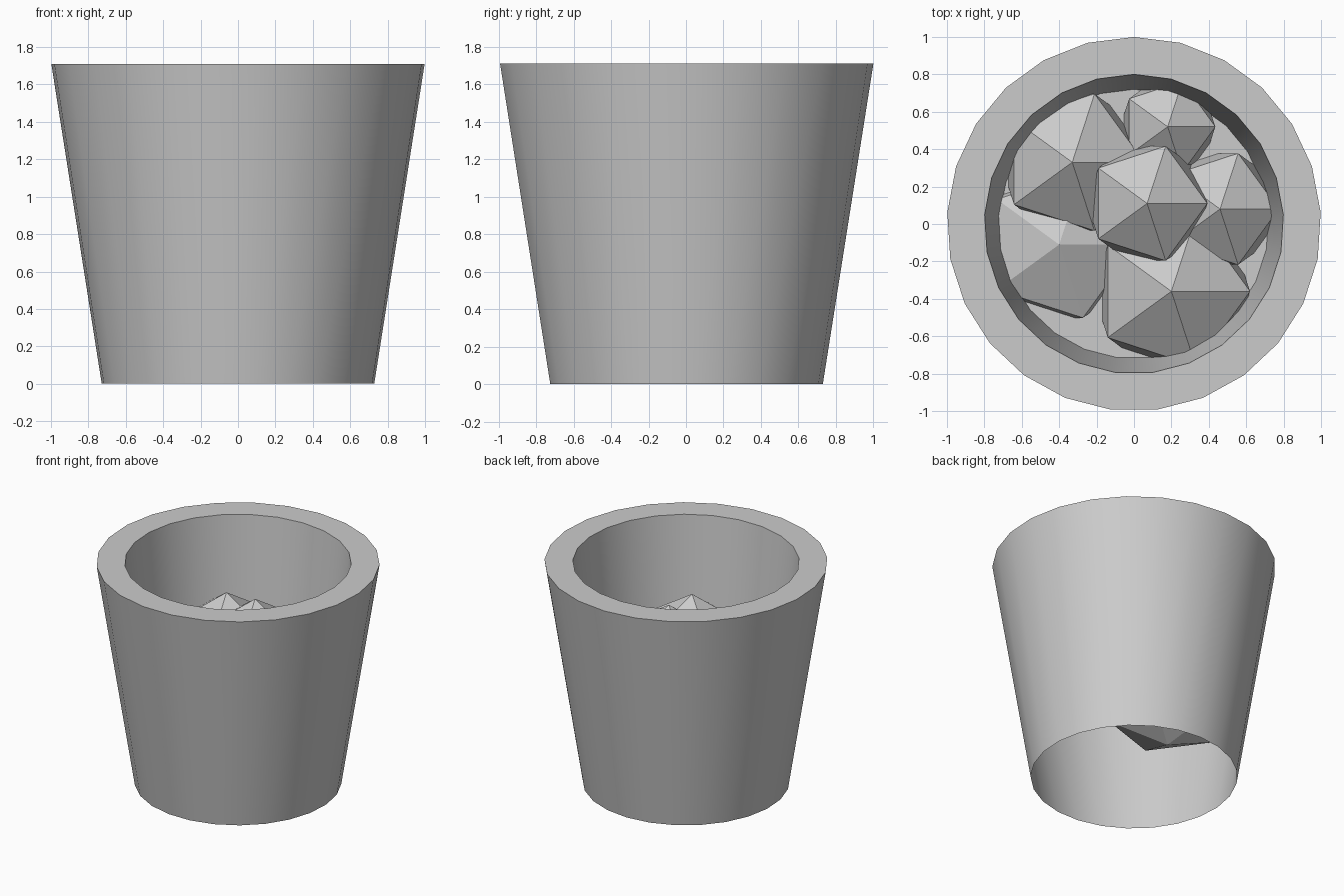
import bpy, bmesh, math

cube = bpy.data.objects.get("Cube")
if cube:
    bpy.data.objects.remove(cube, do_unlink=True)

SIDES = 25
HEIGHT = 1.71
FLOOR = 0.86

stone = bpy.data.materials.new("light_grey_stone")
stone.use_nodes = True
colour = (0.6, 0.6, 0.6, 1)
stone.diffuse_color = colour
stone.node_tree.nodes["Principled BSDF"].inputs["Base Color"].default_value = colour


def finish(bm, name):
    mesh = bpy.data.meshes.new(name)
    bm.to_mesh(mesh)
    bm.free()
    mesh.materials.append(stone)
    obj = bpy.data.objects.new(name, mesh)
    bpy.context.collection.objects.link(obj)
    return obj


# Tapered pot: outer wall open at the foot, flat rim, inner wall and raised floor
bm = bmesh.new()
rings = []
for radius, z in ((0.73, 0), (1, HEIGHT), (0.8, HEIGHT), (0.72, FLOOR)):
    ring = []
    for i in range(SIDES):
        a = math.pi / 2 + math.tau * i / SIDES
        ring.append(bm.verts.new((radius * math.cos(a), radius * math.sin(a), z)))
    rings.append(ring)
for low, high in zip(rings, rings[1:]):
    for i in range(SIDES):
        j = (i + 1) % SIDES
        bm.faces.new((low[i], low[j], high[j], high[i]))
bm.faces.new(rings[-1])
pot = finish(bm, "pot")
bpy.ops.object.select_all(action='DESELECT')
pot.select_set(True)
bpy.context.view_layer.objects.active = pot
bpy.ops.object.shade_smooth_by_angle(angle=math.radians(30))


def make_rock(name, location, radius):
    bm = bmesh.new()
    bmesh.ops.create_icosphere(bm, subdivisions=1, radius=radius)
    bmesh.ops.translate(bm, verts=bm.verts, vec=location)
    return bm


# Faceted rocks resting on the floor: name, x, y, z, radius
ROCKS = (
    ("top_rock", 0.07, 0.11, 1.04, 0.36),
    ("back_left_rock", -0.33, 0.33, 0.83, 0.43),
    ("back_rock", 0.18, 0.52, 0.88, 0.285),
    ("side_rock", 0.46, 0.08, 0.87, 0.35),
    ("front_rock", 0.2, -0.36, 0.8, 0.47),
)
for name, x, y, z, radius in ROCKS:
    bm = make_rock(name, (x, y, z), radius)
    bmesh.ops.bisect_plane(bm, geom=bm.verts[:] + bm.edges[:] + bm.faces[:],
                           plane_co=(0, 0, FLOOR), plane_no=(0, 0, 1),
                           clear_inner=True)
    finish(bm, name)

# Flatter rock sunk through the floor
bm = make_rock("low_rock", (0, 0, 0), 0.46)
bmesh.ops.scale(bm, vec=(1, 1, 0.68), verts=bm.verts)
low_rock = finish(bm, "low_rock")
low_rock.location = (-0.4, -0.11, 0.77)
